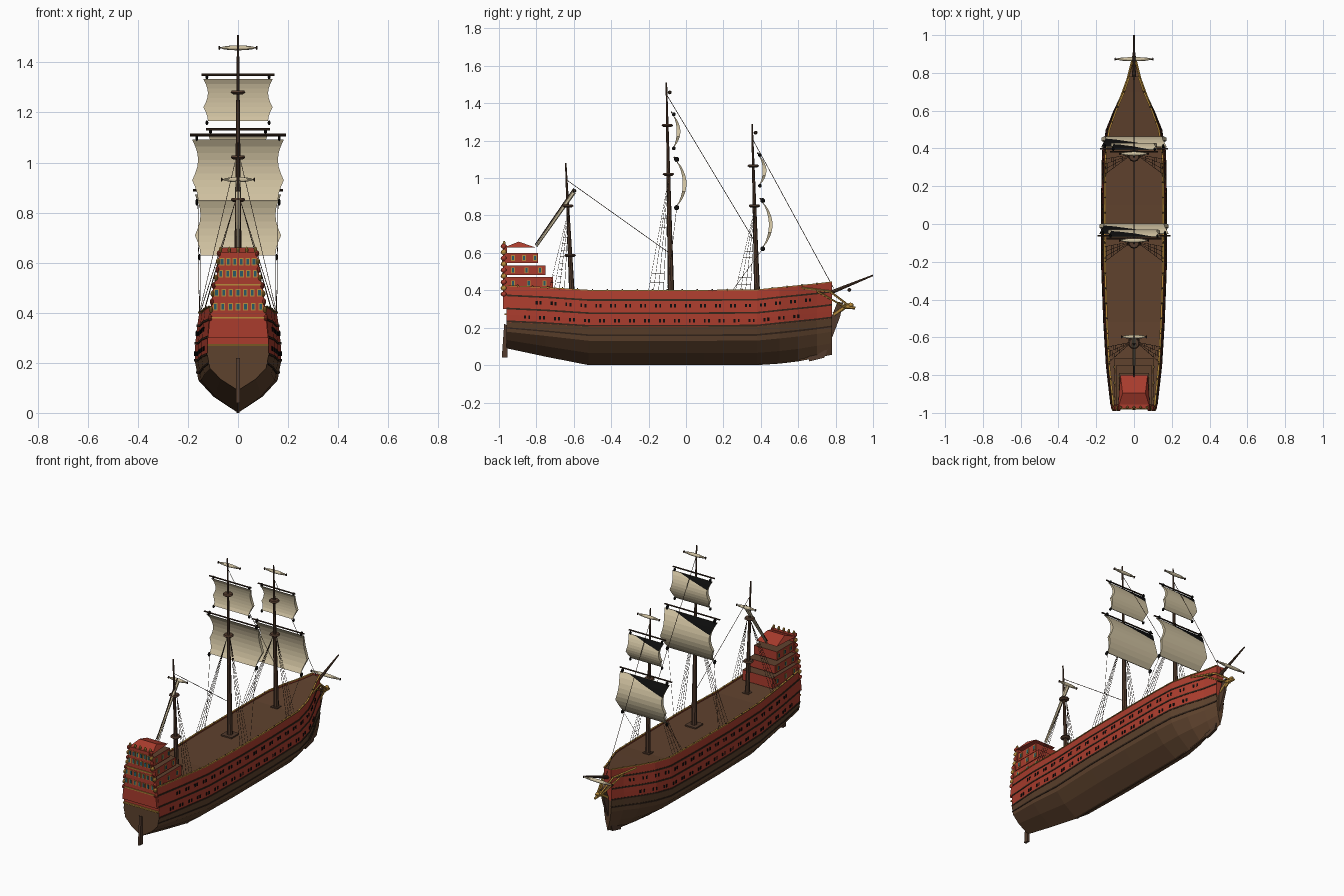
import bpy, bmesh, math
from mathutils import Vector, Matrix

if "Cube" in bpy.data.objects:
    bpy.data.objects.remove(bpy.data.objects["Cube"])

def material(name, *rgb):
    m = bpy.data.materials.new(name)
    m.use_nodes = True
    m.diffuse_color = (*rgb, 1)
    m.node_tree.nodes["Principled BSDF"].inputs["Base Color"].default_value = (*rgb, 1)
    return m

RED = material("red paint", .40, .045, .026)
DECK = material("deck brown", .115, .054, .027)
HULL = material("hull brown", .11, .054, .026)
DARK = material("dark timber", .036, .019, .011)
GOLD = material("gold", .48, .26, .045)
SAIL = material("canvas", .62, .53, .35)
GLASS = material("teal glass", .022, .10, .135)
BLACK = material("black", .004, .004, .004)
MAST = material("mast brown", .085, .044, .026)
ROPE = material("rope", .06, .036, .022)

def finish(bm, name, *mats, smooth=False):
    bmesh.ops.recalc_face_normals(bm, faces=bm.faces)
    me = bpy.data.meshes.new(name)
    bm.to_mesh(me)
    bm.free()
    for m in mats:
        me.materials.append(m)
    ob = bpy.data.objects.new(name, me)
    bpy.context.collection.objects.link(ob)
    if smooth:
        bpy.ops.object.select_all(action='DESELECT')
        ob.select_set(True)
        bpy.context.view_layer.objects.active = ob
        bpy.ops.object.shade_smooth_by_angle()

def paint(verts, index):
    for f in {f for v in verts for f in v.link_faces}:
        f.material_index = index

def box(bm, c, s, index=0, rot=Matrix()):
    m = Matrix.Translation(c) @ rot @ Matrix.Diagonal((*s, 1))
    verts = bmesh.ops.create_cube(bm, size=1, matrix=m)["verts"]
    paint(verts, index)
    return verts

def rod(bm, a, b, r1, r2=None, sides=5, index=0):
    a, b = Vector(a), Vector(b)
    d = b - a
    m = Matrix.Translation((a + b) / 2) @ d.to_track_quat('Z', 'Y').to_matrix().to_4x4()
    paint(bmesh.ops.create_cone(bm, cap_ends=True, segments=sides, radius1=r1,
          radius2=r1 if r2 is None else r2, depth=d.length, matrix=m)["verts"], index)

def ball(bm, c, s, index=0):
    m = Matrix.Translation(c) @ Matrix.Diagonal((*s, 1))
    paint(bmesh.ops.create_uvsphere(bm, u_segments=10, v_segments=6, radius=1, matrix=m)["verts"], index)

# Hull form: stations are (y, half width, keel height, sheer rise)
STATIONS = [(-.96, .122, .09, .025), (-.75, .146, .045, .015), (-.52, .16, .0, .0), (-.2, .172, 0, 0),
            (.1, .172, 0, 0), (.38, .167, 0, .002), (.5, .146, .008, .015), (.6, .106, .02, .025),
            (.7, .058, .04, .035), (.78, .027, .055, .045)]
ROWS = [(0, 0), (.065, .57), (.13, .92), (.205, 1), (.245, 1), (.28, .99), (.345, .95), (.40, .9)]

def lerp(table, t):
    for a, b in zip(table, table[1:]):
        if t <= b[0] or b is table[-1]:
            k = (t - a[0]) / (b[0] - a[0])
            return [p + (q - p) * k for p, q in zip(a[1:], b[1:])]

def skin(y, row, side=1, out=0):
    w, keel, rise = lerp(STATIONS, y)
    width = lerp(ROWS, row)[0]
    base = .205
    z = row + rise if row > base else keel + row * (base + rise - keel) / base
    return Vector((side * (w * width + out), y, z))

YS = [s[0] for s in STATIONS]
bm = bmesh.new()
for side in (-1, 1):
    grid = [[bm.verts.new(skin(y, r[0], side)) for r in ROWS] for y in YS]
    for a, b in zip(grid, grid[1:]):
        for i in range(len(ROWS) - 1):
            bm.faces.new((a[i], b[i], b[i + 1], a[i + 1])).material_index = int(ROWS[i][0] < .2)
bmesh.ops.remove_doubles(bm, verts=bm.verts, dist=.0001)
for y in (YS[0], YS[-1]):
    for (r, _), (q, _) in zip(ROWS, ROWS[1:]):
        pts = [skin(y, r, -1), skin(y, r, 1), skin(y, q, 1), skin(y, q, -1)]
        f = bm.faces.new([bm.verts.new(p) for p in (pts[1:] if r == 0 else pts)])
        f.material_index = int(r < (.24 if y < 0 else .2))
bmesh.ops.remove_doubles(bm, verts=bm.verts, dist=.0001)
finish(bm, "hull", RED, HULL)

# Deck, just under the rail, and the narrow beakhead floor ahead of it
bm = bmesh.new()
edge = [[bm.verts.new(skin(y, .388, s, -.001)) for s in (-1, 1)] for y in YS]
for a, b in zip(edge, edge[1:]):
    bm.faces.new((a[0], a[1], b[1], b[0]))
bm.faces.new([bm.verts.new(p) for p in ((-.024, .779, .34), (.024, .779, .34), (.008, .87, .318), (-.008, .87, .318))])
finish(bm, "deck", DECK)

# Wales and rails running along both sides
def wale(name, row, height, out, mat):
    bm = bmesh.new()
    for side in (-1, 1):
        loops = []
        for y in YS:
            lo, hi = skin(y, row - height / 2, side), skin(y, row + height / 2, side)
            push = Vector((side * out, 0, 0))
            loops.append([bm.verts.new(p) for p in (lo - push, lo + push, hi + push, hi - push)])
        for a, b in zip(loops, loops[1:]):
            for i in range(4):
                bm.faces.new((a[i], b[i], b[i - 3], a[i - 3]))
        bm.faces.new(loops[0])
        bm.faces.new(loops[-1])
    finish(bm, name, mat)

for name, row in (("keel_wale", .16), ("lower_wale", .21), ("middle_wale", .278), ("upper_wale", .348)):
    wale(name, row, .009, .003, DARK)
wale("gold_rail", .40, .005, .005, GOLD)

# Gun ports in pairs, rail studs
ports, studs = bmesh.new(), bmesh.new()
for side in (-1, 1):
    for row, first in ((.317, -.80), (.237, -.86)):
        for i in range(19):
            for dy in (0, .022):
                y = first + i * .08 + dy
                if y < .7:
                    p, q = skin(y, row, side), skin(y + .01, row, side)
                    turn = Matrix.Rotation(-math.atan2(q.x - p.x, .01), 4, 'Z')
                    box(ports, p, (.006, .010, .018), 0, turn)
    for i in range(21):
        ball(studs, skin(-.9 + i * .08, .402, side), (.004, .004, .006))
finish(ports, "gun_ports", BLACK)
finish(studs, "rail_studs", MAST)

# Stern castle: stacked galleries with planked tops, carried by the stern plate
bm = bmesh.new()
TIERS = [(.405, .47, -.71, .104), (.482, .532, -.75, .094), (.546, .60, -.79, .08)]
for lo, hi, front, w in TIERS:
    walls = box(bm, (0, (front - .96) / 2, (lo + hi) / 2), (2 * w, front + .96, hi - lo))
    for f in {f for v in walls for f in v.link_faces}:
        if f.calc_center_median().z > hi - .001:
            f.material_index = 3
    for side in (-1, 1):
        for i in range(3):
            c = (side * w, -.925 + i * (front + .98) / 3.2, (lo + hi) / 2)
            box(bm, c, (.006, .021, .03), 1)
            box(bm, c, (.009, .011, .022), 2)
finish(bm, "stern_galleries", RED, GOLD, GLASS, DECK)

bm = bmesh.new()
OUTLINE = [(.30, .121), (.40, .109), (.50, .10), (.55, .085), (.64, .077)]
ring = [(w, z) for z, w in OUTLINE] + [(-w, z) for z, w in reversed(OUTLINE)]
face = bm.faces.new([bm.verts.new((x, -.978, z)) for x, z in ring])
new = bmesh.ops.extrude_face_region(bm, geom=[face])["geom"]
bmesh.ops.translate(bm, verts=[v for v in new if isinstance(v, bmesh.types.BMVert)], vec=(0, .022, 0))
for z, n in ((.604, 6), (.556, 6), (.48, 7), (.424, 7)):
    w = lerp(OUTLINE, z)[0] - .016
    for i in range(n):
        x = -w + 2 * w * i / (n - 1)
        box(bm, (x, -.978, z), (.019, .006, .03), 1)
        box(bm, (x, -.979, z), (.011, .008, .023), 2)
for z in (.512, .38):
    box(bm, (0, -.979, z), (2 * lerp(OUTLINE, z)[0], .008, .007), 1)
box(bm, (0, -.965, .272), (.242, .012, .008), 1)
for side in (-1, 1):
    for i in range(9):
        z = .38 + i * .032
        ball(bm, (side * lerp(OUTLINE, z)[0], -.975, z), (.008, .016, .013), i % 2)
for i in range(5):
    ball(bm, (-.07 + i * .035, -.972, .65), (.007, .008, .014), 1)
finish(bm, "stern_plate", RED, GOLD, GLASS)

# Hipped roof over the galleries
bm = bmesh.new()
base = [bm.verts.new(p) for p in ((-.085, -.975, .628), (.085, -.975, .628), (.072, -.8, .628), (-.072, -.8, .628))]
r0, r1 = (bm.verts.new((x, -.895, .66)) for x in (-.06, .06))
for f in (base, (base[0], base[1], r1, r0), (base[1], base[2], r1), (base[2], base[3], r0, r1), (base[3], base[0], r0)):
    bm.faces.new(f)
finish(bm, "stern_roof", RED)

# Rudder, stem and keel, cut as flat profiles
def plank(name, pts, thick, mat):
    bm = bmesh.new()
    f = bm.faces.new([bm.verts.new((-thick / 2, y, z)) for y, z in pts])
    new = bmesh.ops.extrude_face_region(bm, geom=[f])["geom"]
    bmesh.ops.translate(bm, verts=[v for v in new if isinstance(v, bmesh.types.BMVert)], vec=(thick, 0, 0))
    finish(bm, name, mat)

plank("rudder", [(-.985, .04), (-.955, .04), (-.95, .21), (-.972, .22)], .014, MAST)
plank("stem", [(.66, .02), (.74, .04), (.786, .16), (.823, .256), (.84, .335), (.81, .337), (.775, .25), (.75, .14), (.65, .05)], .016, MAST)
plank("keel", [(-.52, 0), (.38, 0), (.66, .03), (.66, .05), (.38, .02), (-.52, .02)], .01, HULL)

# Beakhead rails and figurehead
bm = bmesh.new()
for side in (-1, 1):
    rod(bm, skin(.62, .385, side), skin(.77, .35, side, .004), .006)
    rod(bm, skin(.77, .35, side, .004), (side * .008, .87, .318), .006)
    rod(bm, skin(.70, .36, side), (side * .006, .86, .305), .005)
rod(bm, (0, .79, .27), (0, .86, .318), .013, .010, 6)
rod(bm, (0, .84, .315), (0, .905, .305), .014, .007, 6)
ball(bm, (0, .88, .322), (.012, .016, .012))
finish(bm, "figurehead_and_rails", GOLD)

# Masts with round tops: foot y, head y, head height, radius, top heights
MASTS = {"main": (-.08, -.105, 1.51, .017, (1.02, 1.28)),
         "fore": (.38, .353, 1.29, .016, (.85, 1.064)),
         "mizzen": (-.61, -.643, 1.08, .015, (.85, .585))}
for name, (y0, y1, h, r, tops) in MASTS.items():
    bm = bmesh.new()
    rod(bm, (0, y0, .38), (0, y1, h), r, .004, 8)
    for z in tops:
        y = y0 + (y1 - y0) * (z - .38) / (h - .38)
        rod(bm, (0, y, z - .008), (0, y, z), .02, .031, 10)
        rod(bm, (0, y, z), (0, y, z + .008), .031, .026, 10)
    box(bm, (0, y0, .39), (.075, .075, .012) if name == "main" else (.045, .045, .012))
    finish(bm, name + "_mast", MAST, smooth=True)
bm = bmesh.new()
rod(bm, (0, .68, .35), (0, 1, .48), .013, .004, 8)
finish(bm, "bowsprit", MAST, smooth=True)

# Square sails: billowed closed shells, with a black corner cut into the forward face
def sail(name, y, top, bottom, half, belly, block):
    bm = bmesh.new()
    cols, rows = 4, 9
    shells = []
    for back in (0, 1):
        grid = []
        for j in range(rows + 1):
            v = j / rows
            w = half * (1 - .13 * abs(math.sin(1.5 * math.pi * v)))
            swell = math.sin(math.pi * v)
            depth = y + belly * swell ** .8 - back * (.004 + .016 * swell)
            grid.append([bm.verts.new((w * (2 * i / cols - 1), depth, top + (bottom - top) * v)) for i in range(cols + 1)])
        for a, b in zip(grid, grid[1:]):
            for i in range(cols):
                bm.faces.new((a[i], a[i + 1], b[i + 1], b[i]))
        shells.append([r[0] for r in grid] + grid[-1][1:] + [r[-1] for r in grid[-2::-1]] + grid[0][-2:0:-1])
    front, rear = shells
    for i in range(len(front)):
        bm.faces.new((front[i - 1], front[i], rear[i], rear[i - 1]))
    bmesh.ops.recalc_face_normals(bm, faces=bm.faces)
    fall = .3 * (top - bottom)
    corner = Vector((.65 * half, 0, top))
    normal = Vector((-fall, 0, 1.65 * half)).normalized()
    forward = [f for f in bm.faces if f.normal.y > .2]
    geom = set(forward) | {e for f in forward for e in f.edges} | {v for f in forward for v in f.verts}
    bmesh.ops.bisect_plane(bm, geom=list(geom), plane_co=corner, plane_no=normal)
    for f in bm.faces:
        f.normal_update()
        f.material_index = int(f.normal.y > .2 and (f.calc_center_median() - corner).dot(normal) > 0)
    finish(bm, name + "_sail", SAIL, BLACK)
    bm = bmesh.new()
    rod(bm, (-half * 1.05, y - .012, top + .018), (half * 1.05, y - .012, top + .018), .005, sides=6)
    for side in (-1, 1):
        for z in (top + .008, bottom - .006):
            ball(bm, (side * half * .9, y, z), (.006, block, block), 1)
    finish(bm, name + "_yard", DARK, BLACK)

sail("main_course", -.05, 1.092, .848, .183, .053, .014)
sail("main_topsail", -.065, 1.333, 1.165, .138, .035, .010)
sail("fore_course", .41, .872, .628, .172, .053, .013)
sail("fore_topsail", .395, 1.115, .965, .122, .035, .010)

# Furled sails on their light yards, and the slanting mizzen sail
bm = bmesh.new()
for y, z, half in ((-.087, 1.458, .075), (.372, 1.243, .075), (-.597, .932, .065), (.873, .402, .1)):
    ball(bm, (0, y, z), (half, .011, .010))
    rod(bm, (-half, y, z), (half, y, z), .003, index=1)
    for side in (-1, 1):
        ball(bm, (side * half, y, z), (.004, .008, .008), 1)
rod(bm, (0, -.80, .635), (0, -.60, .925), .006, .012, 6)
rod(bm, (0, -.807, .643), (0, -.60, .945), .003, index=1)
finish(bm, "furled_sails", SAIL, DARK)

# Standing rigging: stays, shrouds and ratlines
bm = bmesh.new()
for a, b in (((-.1, 1.44), (.362, .67)), ((.355, 1.21), (.79, .41)), ((-.638, .99), (-.09, .6))):
    rod(bm, (0, *a), (0, *b), .0016, sides=4)
for y, head, top in ((-.12, -.093, 1.0), (.345, .368, .84), (-.65, -.625, .84)):
    for side in (-1, 1):
        feet = [skin(y - .027 * i, .395, side) for i in range(4)]
        hub = Vector((side * .012, head, top))
        for p in feet:
            rod(bm, p, hub, .0011, sides=4)
        for k in range(1, 9):
            t = k * .08
            rod(bm, feet[0].lerp(hub, t), feet[-1].lerp(hub, t), .0007, sides=4)
for side in (-1, 1):
    rod(bm, (side * .15, .41, .622), skin(.25, .4, side), .0011, sides=4)
    rod(bm, (side * .16, -.05, .842), skin(-.1, .4, side), .0011, sides=4)
finish(bm, "rigging", ROPE)
